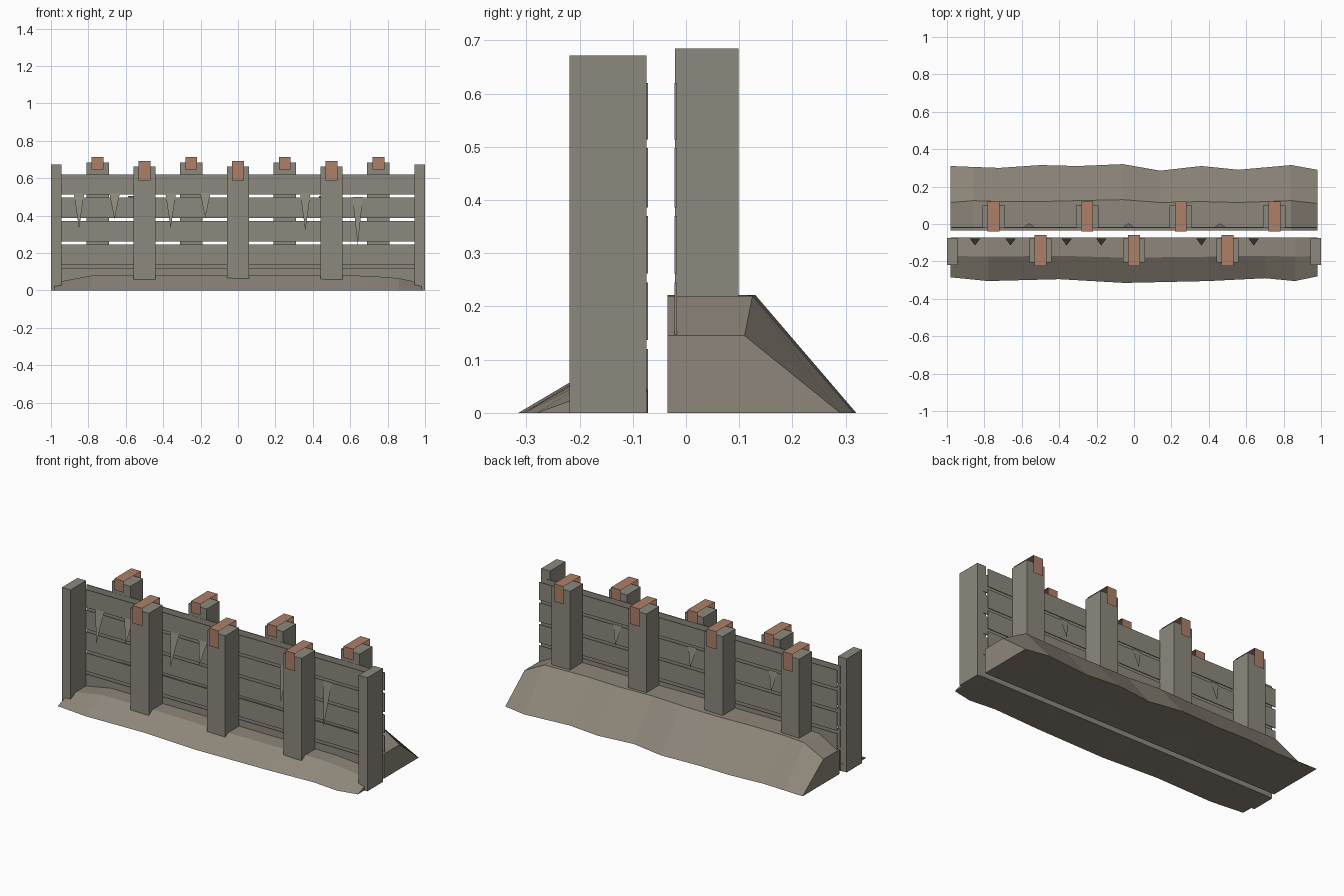
import bpy, bmesh

cube = bpy.data.objects.get("Cube")
if cube:
    bpy.data.objects.remove(cube, do_unlink=True)


def material(name, rgb):
    m = bpy.data.materials.new(name)
    m.use_nodes = True
    m.diffuse_color = (*rgb, 1)
    m.node_tree.nodes["Principled BSDF"].inputs["Base Color"].default_value = (*rgb, 1)
    return m


wood = material("weathered wood", (0.265, 0.25, 0.205))
earth = material("packed earth", (0.27, 0.24, 0.195))
rust = material("rusty strap", (0.42, 0.215, 0.14))


def finish(name, bm, mat):
    bmesh.ops.recalc_face_normals(bm, faces=bm.faces)
    mesh = bpy.data.meshes.new(name)
    bm.to_mesh(mesh)
    bm.free()
    mesh.materials.append(mat)
    ob = bpy.data.objects.new(name, mesh)
    bpy.context.scene.collection.objects.link(ob)
    return ob


def box(name, xs, ys, zs, mat):
    bm = bmesh.new()
    bmesh.ops.create_cube(bm, size=1)
    for v in bm.verts:
        v.co = [r[0] if c < 0 else r[1] for c, r in zip(v.co, (xs, ys, zs))]
    return finish(name, bm, mat)


def loft(name, rings, mat):
    """Skin matching closed sections and cap both ends."""
    bm = bmesh.new()
    loops = [[bm.verts.new(p) for p in ring] for ring in rings]
    for a, b in zip(loops, loops[1:]):
        for i in range(len(a)):
            j = (i + 1) % len(a)
            bm.faces.new((a[i], a[j], b[j], b[i]))
    bm.faces.new(loops[0])
    bm.faces.new(loops[-1])
    return finish(name, bm, mat)


def strip(name, x, half, path, mat):
    """Bent metal sheet following a path in the y-z plane."""
    bm = bmesh.new()
    rows = [[bm.verts.new((x + s * half, y, z)) for s in (-1, 1)] for y, z in path]
    for a, b in zip(rows, rows[1:]):
        bm.faces.new((a[0], a[1], b[1], b[0]))
    return finish(name, bm, mat)


def bank(name, inner, sections):
    rings = [[(x, inner, 0), (x, inner, z), (x, ridge, z), (x, toe, 0)]
             for x, z, ridge, toe in sections]
    return loft(name, rings, earth)


# Earth banks: x, height, ridge y, toe y
bank("rear_earth_bank", -0.035, [
    (-0.98, 0.145, 0.115, 0.31), (-0.86, 0.215, 0.125, 0.305), (-0.72, 0.22, 0.12, 0.30),
    (-0.5, 0.22, 0.12, 0.315), (-0.3, 0.218, 0.125, 0.31), (-0.06, 0.222, 0.13, 0.32),
    (0.14, 0.22, 0.115, 0.285), (0.36, 0.218, 0.12, 0.31), (0.56, 0.22, 0.115, 0.29),
    (0.84, 0.22, 0.125, 0.315), (0.98, 0.145, 0.11, 0.29)])
bank("front_earth_bank", -0.072, [
    (-0.98, 0.042, -0.17, -0.285), (-0.78, 0.08, -0.175, -0.305), (-0.4, 0.08, -0.17, -0.295),
    (-0.05, 0.08, -0.18, -0.315), (0.4, 0.08, -0.175, -0.305), (0.7, 0.078, -0.17, -0.29),
    (0.86, 0.065, -0.175, -0.305), (0.98, 0.04, -0.17, -0.28)])

# End posts
for side, s in (("left", 1), ("right", -1)):
    box(f"{side}_end_post", sorted((s * 0.943, s)), (-0.219, -0.074), (0, 0.672), wood)

# Horizontal planks on both wall faces
levels = [(0, 0.12), (0.137, 0.245), (0.262, 0.37), (0.386, 0.498), (0.514, 0.62)]
for i, zs in enumerate(levels):
    box(f"front_plank_{i}", (-0.96, 0.96), (-0.076, -0.071), zs, wood)
    box(f"rear_plank_{i}", (-0.975, 0.975), (-0.022, -0.017), zs, wood)


def post(name, x, near, far, top, out):
    """Post with a strap bent over it; out is the outward y direction."""
    box(f"{name}_post", (x - 0.06, x + 0.06), sorted((near, far)), (0, top), wood)
    a, b = near - out * 0.018, far + out * 0.02
    t = top + 0.029
    strip(f"{name}_strap", x, 0.032,
          [(a, t - 0.067), (a, t), (b, t), (b, t - 0.104)], rust)


for i, x in enumerate((-0.5, 0, 0.5)):
    post(f"front_{i}", x, -0.078, -0.205, 0.663, -1)
for i, x in enumerate((-0.75, -0.25, 0.25, 0.75)):
    post(f"rear_{i}", x, -0.021, 0.099, 0.685, 1)


def splinter(name, x, top, tip, wall, reach):
    """Torn sliver hinged at its top edge, its point bent outward."""
    bm = bmesh.new()
    pts = [(x - 0.028, wall, top), (x + 0.028, wall, top), (x, wall + reach, tip)]
    bm.faces.new([bm.verts.new(p) for p in pts])
    finish(name, bm, wood)


for i, (x, top, tip) in enumerate([(-0.85, 0.52, 0.33), (-0.66, 0.52, 0.38),
                                   (-0.36, 0.52, 0.33), (-0.175, 0.52, 0.39),
                                   (0.36, 0.52, 0.32), (0.64, 0.5, 0.24)]):
    splinter(f"front_splinter_{i}", x, top, tip, -0.077, -0.038)
for i, x in enumerate((-0.56, -0.03, 0.46)):
    splinter(f"rear_splinter_{i}", x, 0.505, 0.39, -0.016, 0.02)
